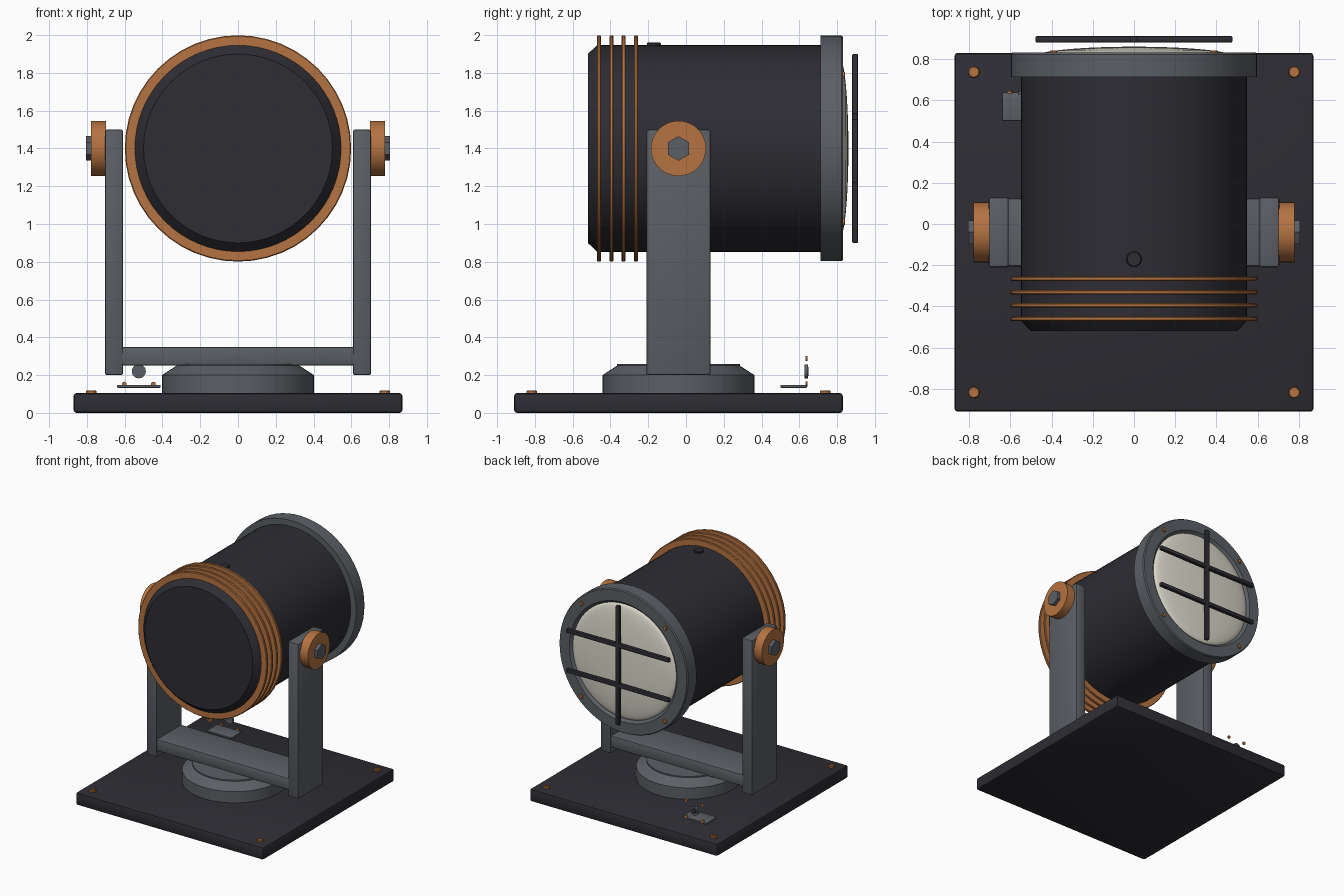
import bpy, bmesh, math
from mathutils import Matrix, Vector

if "Cube" in bpy.data.objects:
    bpy.data.objects.remove(bpy.data.objects["Cube"])


def mat(name, rgb):
    m = bpy.data.materials.new(name)
    m.diffuse_color = (*rgb, 1)
    m.use_nodes = True
    m.node_tree.nodes["Principled BSDF"].inputs["Base Color"].default_value = m.diffuse_color
    return m


DARK = mat("charcoal", (0.026, 0.026, 0.034))
GREY = mat("steel_grey", (0.105, 0.115, 0.13))
COPPER = mat("copper", (0.46, 0.17, 0.052))
LENS = mat("lens_cream", (0.72, 0.70, 0.60))
AXES = {"X": Matrix.Rotation(math.pi / 2, 4, "Y"),
        "Y": Matrix.Rotation(-math.pi / 2, 4, "X"),
        "Z": Matrix.Identity(4)}


def finish(name, bm, material):
    bmesh.ops.recalc_face_normals(bm, faces=bm.faces)
    me = bpy.data.meshes.new(name)
    bm.to_mesh(me)
    bm.free()
    me.materials.append(material)
    ob = bpy.data.objects.new(name, me)
    bpy.context.collection.objects.link(ob)
    bpy.ops.object.select_all(action="DESELECT")
    ob.select_set(True)
    bpy.context.view_layer.objects.active = ob
    bpy.ops.object.shade_smooth_by_angle(angle=math.radians(30))
    return ob


def box(name, lo, hi, material, bevel=0.012):
    """Bevelled box between two corners."""
    lo, hi = Vector(lo), Vector(hi)
    bm = bmesh.new()
    bmesh.ops.create_cube(bm, size=1)
    bmesh.ops.scale(bm, vec=hi - lo, verts=bm.verts)
    bmesh.ops.translate(bm, vec=(lo + hi) / 2, verts=bm.verts)
    bmesh.ops.bevel(bm, geom=bm.edges[:], offset=bevel, segments=2,
                    profile=0.5, affect="EDGES")
    return finish(name, bm, material)


def lathe(name, profile, centre, axis, material, n=64, turn=0.0):
    """Spin (radius, height) pairs round an axis; the ends are capped."""
    bm = bmesh.new()
    rings = []
    for r, h in profile:
        rings.append([bm.verts.new((r * math.cos(turn + math.tau * i / n),
                                    r * math.sin(turn + math.tau * i / n), h))
                      for i in range(n)])
    for a, b in zip(rings, rings[1:]):
        for i in range(n):
            j = (i + 1) % n
            bm.faces.new((a[i], a[j], b[j], b[i]))
    bm.faces.new(rings[0])
    bm.faces.new(rings[-1])
    bm.transform(Matrix.Translation(centre) @ AXES[axis])
    return finish(name, bm, material)


CY, CZ = -0.04, 1.40

# base plate and corner screws
box("base_plate", (-0.87, CY - 0.87, 0), (0.87, CY + 0.87, 0.105), DARK, 0.015)
for sx in (-1, 1):
    for sy in (-1, 1):
        lathe("base_screw", [(0.028, 0.10), (0.028, 0.115), (0.024, 0.119),
                             (0.015, 0.119), (0.015, 0.112)],
              (sx * 0.777, CY + sy * 0.777, 0), "Z", COPPER, 16)

# turntable
lathe("turntable", [(0.402, 0.10), (0.402, 0.20), (0.325, 0.25), (0.325, 0.26)],
      (0, CY, 0), "Z", GREY)

# yoke with pivot knobs and hex bolts
box("yoke_crossbar", (-0.62, CY - 0.165, 0.25), (0.62, CY + 0.165, 0.35), GREY)
for s in (-1, 1):
    xs = sorted((s * 0.608, s * 0.705))
    box("yoke_arm", (xs[0], CY - 0.17, 0.20), (xs[1], CY + 0.17, 1.50), GREY)
    lathe("pivot_knob", [(0.146, s * 0.70), (0.146, s * 0.778)],
          (0, CY, CZ), "X", COPPER, 48)
    lathe("hex_bolt", [(0.065, s * 0.77), (0.065, s * 0.806)],
          (0, CY, CZ), "X", GREY, 6)

# lamp barrel, cooling fins and top button
lathe("lamp_barrel", [(0.50, -0.52), (0.547, -0.47), (0.547, 0.73)],
      (0, 0, CZ), "Y", DARK)
for i in range(4):
    y = -0.46 + i * 0.065
    lathe("cooling_fin", [(0.53, y - 0.011), (0.594, y - 0.011), (0.599, y - 0.006),
                          (0.599, y + 0.006), (0.594, y + 0.011), (0.53, y + 0.011)],
          (0, 0, CZ), "Y", COPPER, 48)
lathe("top_button", [(0.037, 1.93), (0.037, 1.955), (0.033, 1.96)],
      (0, -0.17, 0), "Z", DARK, 24)

# front rim, screws and domed lens
lathe("lens_rim", [(0.53, 0.712), (0.597, 0.712), (0.597, 0.822), (0.59, 0.832),
                   (0.50, 0.832), (0.48, 0.81)], (0, 0, CZ), "Y", GREY)
for i in range(4):
    a = math.pi / 4 + i * math.pi / 2
    lathe("rim_screw", [(0.018, 0.825), (0.018, 0.838), (0.014, 0.842)],
          (0.55 * math.cos(a), 0, CZ + 0.55 * math.sin(a)), "Y", COPPER, 16)
dome = [(0.48 * math.cos(t), 0.812 + 0.048 * math.sin(t))
        for t in [k * math.pi / 2 / 10 for k in range(10)]] + [(0.01, 0.86)]
lathe("lens", dome, (0, 0, CZ), "Y", LENS)

# guard bars
box("guard_upright", (-0.018, 0.88, CZ - 0.50), (0.018, 0.911, CZ + 0.50), DARK, 0.006)
for s in (-1, 1):
    z = CZ + s * 0.167
    box("guard_crossbar", (-0.477, 0.88, z - 0.017), (0.477, 0.911, z + 0.017), DARK, 0.006)

# cable connector on the base
box("connector_plate", (-0.64, 0.50, 0.133), (-0.41, 0.64, 0.148), GREY, 0.004)
lathe("connector_socket", [(0.037, 0.627), (0.037, 0.645)], (-0.525, 0, 0.22), "Y", GREY, 24)
lathe("connector_hole", [(0.024, 0.64), (0.024, 0.648)], (-0.525, 0, 0.22), "Y", DARK, 24)
for sx in (-1, 1):
    for sz in (-1, 1):
        lathe("connector_screw", [(0.013, 0.632), (0.013, 0.644)],
              (-0.525 + sx * 0.077, 0, 0.22 + sz * 0.068), "Y", COPPER, 12)
